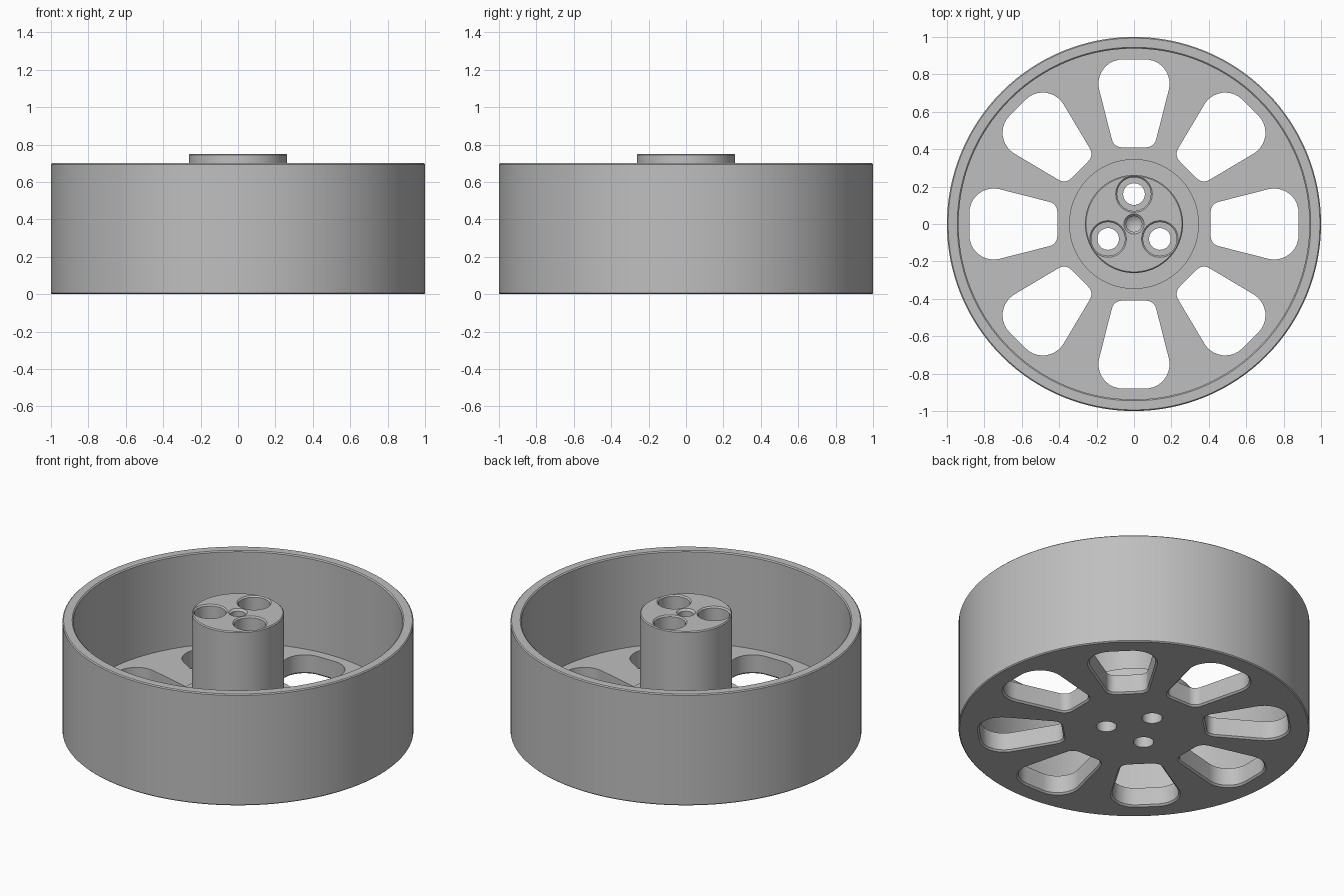
import bpy, bmesh, math
from mathutils import Matrix

if "Cube" in bpy.data.objects:
    bpy.data.objects.remove(bpy.data.objects["Cube"])

grey = bpy.data.materials.new("plain_grey")
grey.diffuse_color = (0.52, 0.52, 0.52, 1)
grey.use_nodes = True
grey.node_tree.nodes["Principled BSDF"].inputs["Base Color"].default_value = grey.diffuse_color


def make_object(name, bm):
    bmesh.ops.recalc_face_normals(bm, faces=bm.faces)
    mesh = bpy.data.meshes.new(name)
    bm.to_mesh(mesh)
    bm.free()
    mesh.materials.append(grey)
    obj = bpy.data.objects.new(name, mesh)
    bpy.context.collection.objects.link(obj)
    return obj


def lathe(name, profile, steps, location=(0, 0, 0)):
    """Revolve an (r, z) profile that starts and ends on the axis."""
    bm = bmesh.new()
    verts = [bm.verts.new((r, 0, z)) for r, z in profile]
    edges = [bm.edges.new(pair) for pair in zip(verts, verts[1:])]
    bmesh.ops.spin(bm, geom=verts + edges, cent=(0, 0, 0), axis=(0, 0, 1),
                   angle=math.tau, steps=steps, use_merge=True)
    bmesh.ops.remove_doubles(bm, verts=bm.verts, dist=1e-5)
    bmesh.ops.translate(bm, verts=bm.verts, vec=location)
    return make_object(name, bm)


def window_outline(grow):
    """Rounded wedge: wide round corners outside, tight ones inside."""
    tilt = math.radians(-14.2)
    right = []
    for cx, cy, r, a0, a1 in ((0.065, 0.465, 0.055, -math.pi / 2, tilt),
                              (0.06, 0.75, 0.13, tilt, math.pi / 2)):
        for i in range(11):
            a = a0 + (a1 - a0) * i / 10
            right.append((cx + (r + grow) * math.cos(a),
                          cy + (r + grow) * math.sin(a)))
    return right + [(-x, y) for x, y in reversed(right)]


def window_cutter(angle):
    """Wedge prism, flared at the underside for a small chamfer."""
    bm = bmesh.new()
    rings = []
    for z, grow in ((-0.01, 0.02), (0.01, 0.0), (0.3, 0.0)):
        rings.append([bm.verts.new((x, y, z)) for x, y in window_outline(grow)])
    n = len(rings[0])
    for low, high in zip(rings, rings[1:]):
        for i in range(n):
            j = (i + 1) % n
            bm.faces.new((low[i], low[j], high[j], high[i]))
    bm.faces.new(rings[0])
    bm.faces.new(rings[-1])
    bmesh.ops.rotate(bm, verts=bm.verts, cent=(0, 0, 0),
                     matrix=Matrix.Rotation(angle, 3, 'Z'))
    return make_object("window_cutter", bm)


# Wheel body: rim, disc, stepped flange and hub in one profile
FLOOR, FLANGE, RIM, HUB, C = 0.12, 0.2, 0.7, 0.75, 0.006
wheel = lathe("wheel", [
    (0, 0), (1 - C, 0), (1, C), (1, RIM - C), (1 - C, RIM),
    (0.945, RIM), (0.938, RIM - C), (0.938, FLOOR),
    (0.347, FLOOR), (0.347, FLANGE), (0.262, FLANGE),
    (0.262, HUB - C), (0.262 - C, HUB), (0, HUB)], 128)

# Eight windows in the disc
cutters = [window_cutter(math.tau * k / 8) for k in range(8)]

# Three counterbored bolt holes through the hub
bolt = [(0, -0.1), (0.058, -0.1), (0.058, 0.25), (0.09, 0.25),
        (0.09, HUB - 0.008), (0.106, HUB + 0.008), (0, HUB + 0.008)]
for k in range(3):
    a = math.pi / 2 + math.tau * k / 3
    cutters.append(lathe("bolt_cutter", bolt, 40,
                         (0.16 * math.cos(a), 0.16 * math.sin(a), 0)))

# Blind centre hole with a conical end
cutters.append(lathe("centre_cutter", [
    (0, 0.56), (0.042, 0.59), (0.042, HUB - 0.012),
    (0.062, HUB + 0.008), (0, HUB + 0.008)], 32))

bpy.context.view_layer.objects.active = wheel
wheel.select_set(True)
for cutter in cutters:
    mod = wheel.modifiers.new("cut", 'BOOLEAN')
    mod.operation = 'DIFFERENCE'
    mod.solver = 'EXACT'
    mod.object = cutter
    bpy.ops.object.modifier_apply(modifier=mod.name)
    bpy.data.objects.remove(cutter)

bpy.ops.object.shade_smooth_by_angle(angle=math.radians(30))
